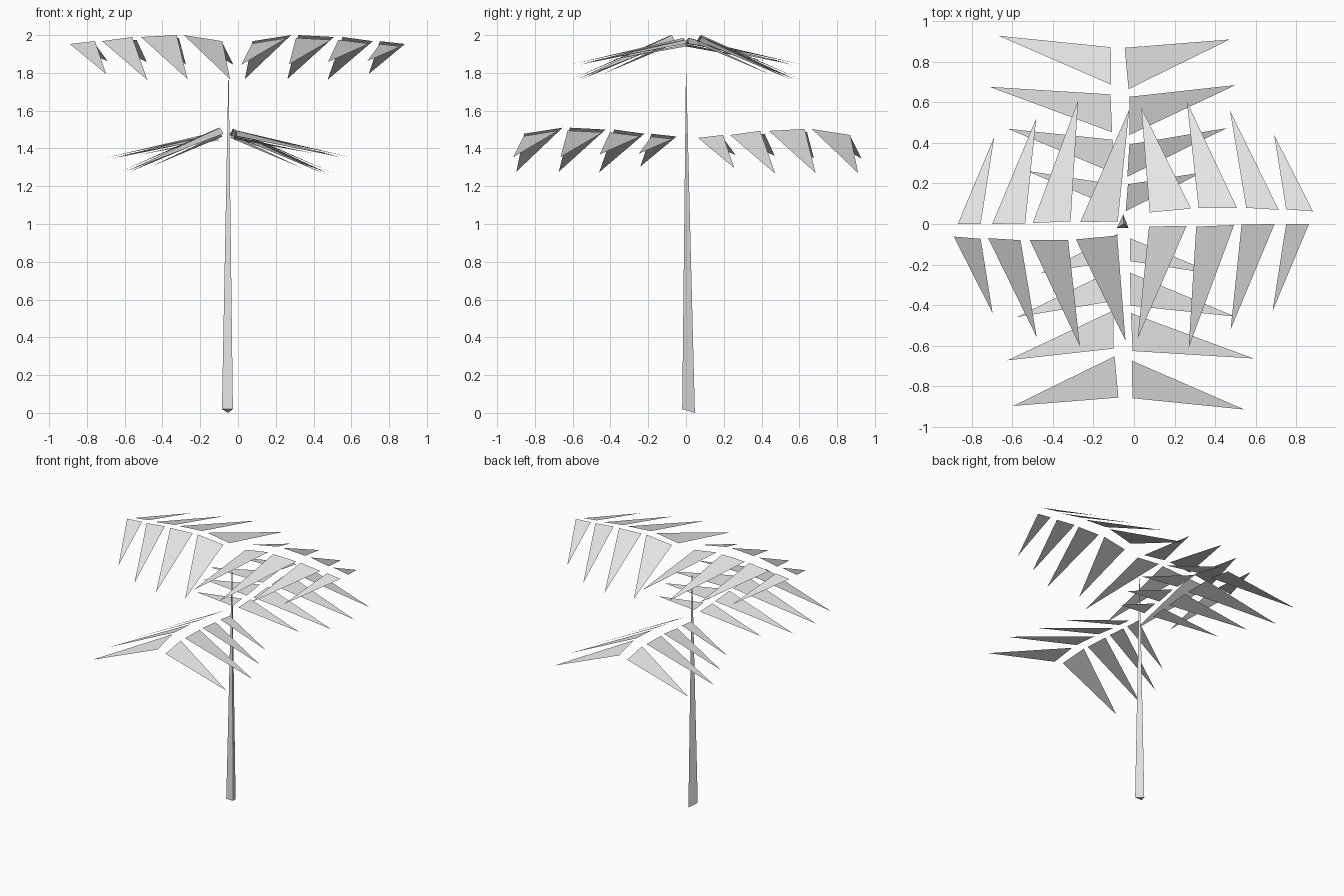
import bpy
import math
from mathutils import Matrix, Vector

grey = bpy.data.materials.new("pale_grey")
grey.diffuse_color = (0.8, 0.8, 0.8, 1)


def add_mesh(name, verts, faces):
    mesh = bpy.data.meshes.new(name)
    mesh.from_pydata(verts, [], faces)
    mesh.materials.append(grey)
    obj = bpy.data.objects.new(name, mesh)
    bpy.context.collection.objects.link(obj)
    return obj


# Trunk: slim three-sided spike with a slightly tilted base
add_mesh("trunk",
         [(-0.085, -0.02, 0.02), (-0.027, -0.02, 0.02), (-0.053, 0.047, 0.0), (-0.05, 0.0, 1.845)],
         [(0, 1, 3), (1, 2, 3), (2, 0, 3), (0, 2, 1)])

# Frond leaflets: outer base corner, inner base corner, drooping tip
steep_side = [
    ((-0.89, -0.062, 1.953), (-0.757, -0.073, 1.968), (-0.698, -0.44, 1.794)),
    ((-0.72, -0.07, 1.968), (-0.56, -0.08, 1.99), (-0.48, -0.56, 1.763)),
    ((-0.514, -0.08, 1.99), (-0.325, -0.08, 2.0), (-0.267, -0.605, 1.767)),
    ((-0.287, -0.076, 2.0), (-0.083, -0.057, 1.968), (-0.042, -0.576, 1.767)),
]
shallow_side = [
    ((-0.87, 0.0, 1.94), (-0.757, 0.0, 1.953), (-0.69, 0.43, 1.862)),
    ((-0.70, 0.0, 1.955), (-0.537, 0.003, 1.975), (-0.483, 0.52, 1.858)),
    ((-0.50, 0.005, 1.975), (-0.313, 0.013, 1.985), (-0.276, 0.61, 1.845)),
    ((-0.265, 0.01, 1.985), (-0.08, 0.012, 1.955), (-0.024, 0.565, 1.843)),
]


def add_frond(name, turn, offset):
    move = Matrix.Translation(offset) @ Matrix.Rotation(math.radians(turn), 4, 'Z')
    verts, faces = [], []
    for leaf in steep_side + shallow_side:
        a, b, c = (move @ Vector(p) for p in leaf)
        # keep the upper face outward
        if (b - a).cross(c - a).z < 0:
            b, c = c, b
        n = len(verts)
        verts += [a, b, c]
        faces.append((n, n + 1, n + 2))
    add_mesh(name, verts, faces)


# Two upper fronds along x, two lower fronds along y
add_frond("upper_left_frond", 0, (0, 0, 0))
add_frond("upper_right_frond", 180, (-0.006, 0, 0))
add_frond("lower_front_frond", -90, (-0.02, -0.94, -0.49))
add_frond("lower_back_frond", 90, (-0.103, 0.953, -0.497))
